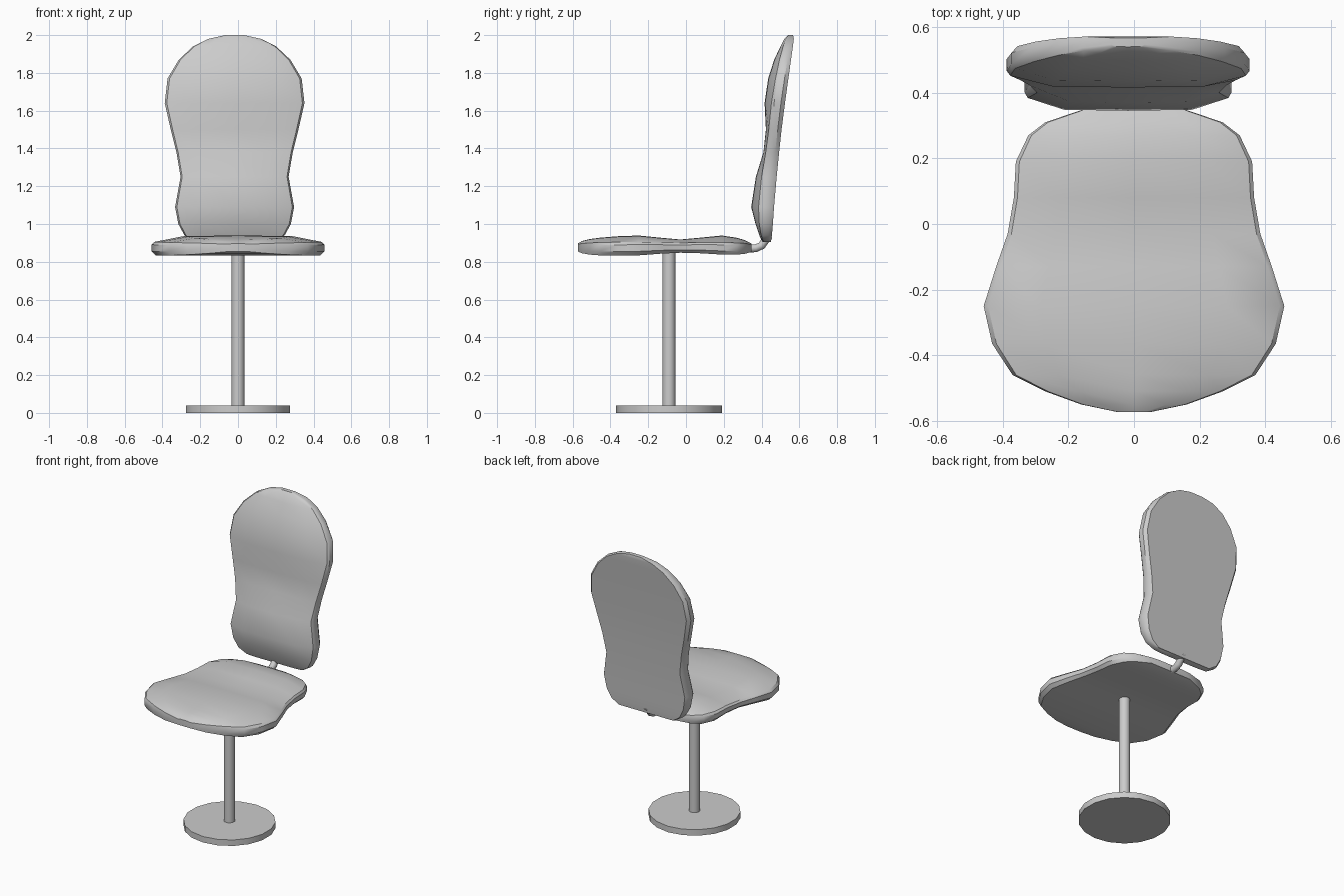
import bpy, bmesh, math
from mathutils import Vector

if "Cube" in bpy.data.objects:
    bpy.data.objects.remove(bpy.data.objects["Cube"])


def finish(name, bm, angle=35):
    bmesh.ops.recalc_face_normals(bm, faces=bm.faces)
    me = bpy.data.meshes.new(name)
    bm.to_mesh(me)
    bm.free()
    ob = bpy.data.objects.new(name, me)
    bpy.context.collection.objects.link(ob)
    bpy.ops.object.select_all(action='DESELECT')
    ob.select_set(True)
    bpy.context.view_layer.objects.active = ob
    bpy.ops.object.shade_smooth_by_angle(angle=math.radians(angle))
    return ob


def cushion(name, rows, place):
    """Loft padded sections: (t, half width, back height, rim height, crown height)."""
    bm = bmesh.new()
    rings = []
    for t, w, back, rim, crown in rows:
        half = [(w * 0.95, back), (w, back + 0.3 * (rim - back)),
                (w, rim - 0.2 * (rim - back)), (w * 0.97, rim),
                (w * 0.62, rim + 0.92 * (crown - rim))]
        ring = half + [(0, crown)] + [(-u, v) for u, v in reversed(half)]
        rings.append([bm.verts.new(place(u, t, v)) for u, v in ring])
    n = len(rings[0])
    for a, b in zip(rings, rings[1:]):
        for i in range(n):
            j = (i + 1) % n
            bm.faces.new((a[i], a[j], b[j], b[i]))
    bm.faces.new(rings[0])
    bm.faces.new(rings[-1])
    return finish(name, bm)


def cylinder(name, radius, z0, z1, y, sides):
    bm = bmesh.new()
    bmesh.ops.create_cone(bm, cap_ends=True, segments=sides, radius1=radius,
                          radius2=radius, depth=z1 - z0)
    bmesh.ops.translate(bm, verts=bm.verts, vec=(0, y, (z0 + z1) / 2))
    return finish(name, bm)


# Seat: rows run front to back
cushion("seat", [
    (-0.573, 0.05, 0.855, 0.893, 0.897),
    (-0.55, 0.16, 0.845, 0.897, 0.91),
    (-0.51, 0.27, 0.838, 0.9, 0.92),
    (-0.46, 0.37, 0.834, 0.902, 0.927),
    (-0.365, 0.432, 0.832, 0.904, 0.935),
    (-0.25, 0.458, 0.834, 0.905, 0.939),
    (-0.13, 0.42, 0.843, 0.902, 0.927),
    (-0.03, 0.385, 0.848, 0.9, 0.918),
    (0.08, 0.366, 0.845, 0.902, 0.928),
    (0.19, 0.36, 0.838, 0.903, 0.939),
    (0.27, 0.322, 0.838, 0.9, 0.927),
    (0.31, 0.27, 0.842, 0.898, 0.915),
    (0.347, 0.16, 0.852, 0.892, 0.897),
], lambda u, t, v: (u, t, v))

# Backrest: rows run bottom to top
cushion("backrest", [
    (0.905, 0.21, 0.45, 0.41, 0.405),
    (0.94, 0.265, 0.455, 0.398, 0.388),
    (1.0, 0.298, 0.46, 0.388, 0.368),
    (1.09, 0.315, 0.466, 0.384, 0.345),
    (1.25, 0.286, 0.48, 0.4, 0.37),
    (1.38, 0.308, 0.493, 0.422, 0.41),
    (1.5, 0.338, 0.506, 0.438, 0.423),
    (1.64, 0.37, 0.524, 0.452, 0.416),
    (1.77, 0.355, 0.542, 0.474, 0.435),
    (1.87, 0.295, 0.556, 0.495, 0.467),
    (1.94, 0.22, 0.566, 0.514, 0.5),
    (1.98, 0.14, 0.571, 0.528, 0.52),
    (2.0, 0.05, 0.567, 0.542, 0.54),
], lambda u, t, v: (u - 0.018, v, t))

# Pedestal
cylinder("base_disc", 0.28, 0.0, 0.04, -0.09, 18)
cylinder("post", 0.034, 0.03, 0.875, -0.09, 16)

# Bent rod joining seat and backrest
bm = bmesh.new()
path = [Vector(p) for p in [(-0.018, 0.31, 0.868), (-0.018, 0.37, 0.872),
                            (-0.018, 0.4, 0.885), (-0.018, 0.44, 0.94)]]
rings = []
for i, p in enumerate(path):
    d = (path[min(i + 1, 3)] - path[max(i - 1, 0)]).normalized()
    side = Vector((1, 0, 0))
    up = side.cross(d)
    rings.append([bm.verts.new(p + 0.022 * (side * math.cos(a) + up * math.sin(a)))
                  for a in (k * math.tau / 10 for k in range(10))])
for a, b in zip(rings, rings[1:]):
    for i in range(10):
        j = (i + 1) % 10
        bm.faces.new((a[i], a[j], b[j], b[i]))
bm.faces.new(rings[0])
bm.faces.new(rings[-1])
finish("back_bracket", bm, 50)
